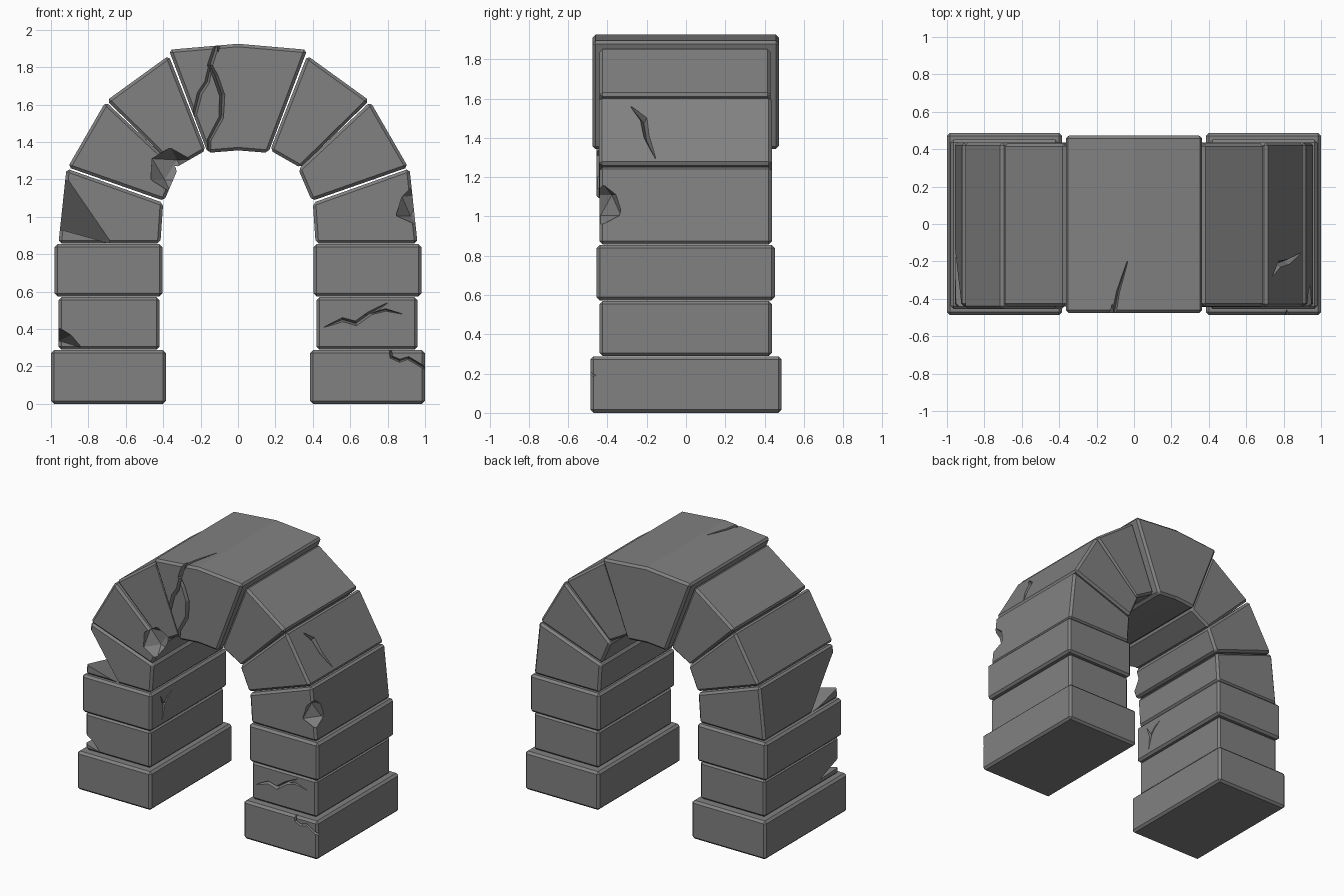
import bpy, bmesh, math, random
from mathutils import Vector

if "Cube" in bpy.data.objects:
    bpy.data.objects.remove(bpy.data.objects["Cube"])

random.seed(4)
stone = bpy.data.materials.new("grey stone")
stone.diffuse_color = (0.22, 0.22, 0.22, 1)
stone.use_nodes = True
stone.node_tree.nodes["Principled BSDF"].inputs["Base Color"].default_value = stone.diffuse_color
blocks = {}


def to_object(name, bm):
    bmesh.ops.recalc_face_normals(bm, faces=bm.faces)
    me = bpy.data.meshes.new(name)
    bm.to_mesh(me)
    bm.free()
    me.materials.append(stone)
    ob = bpy.data.objects.new(name, me)
    bpy.context.collection.objects.link(ob)
    return ob


def block(name, profile, y0, y1, side=1):
    """Front-view outline (x, z) extruded along y with chamfered edges."""
    bm = bmesh.new()
    face = bm.faces.new([bm.verts.new((side * x, y0, z)) for x, z in profile])
    ext = bmesh.ops.extrude_face_region(bm, geom=[face])
    for v in ext["geom"]:
        if isinstance(v, bmesh.types.BMVert):
            v.co.y = y1
    bmesh.ops.recalc_face_normals(bm, faces=bm.faces)
    sharp = [e for e in bm.edges if e.calc_face_angle(0) > math.radians(25)]
    bmesh.ops.bevel(bm, geom=sharp, offset=0.016, segments=1, affect='EDGES')
    blocks[name] = to_object(name, bm)


def cut(name, bm):
    """Subtract a cutter mesh from a block."""
    ob, cutter = blocks[name], to_object("cutter", bm)
    cutter.hide_render = True
    mod = ob.modifiers.new("damage", 'BOOLEAN')
    mod.operation, mod.solver, mod.object = 'DIFFERENCE', 'EXACT', cutter
    bpy.context.view_layer.objects.active = ob
    bpy.ops.object.modifier_apply(modifier=mod.name)
    bpy.data.objects.remove(cutter)


def crack(name, origin, u, v, pts, depth=0.04):
    """V-shaped groove along (u, v, half width) points on a plane."""
    origin, u, v = Vector(origin), Vector(u), Vector(v).normalized()
    n = u.cross(v)
    bm = bmesh.new()
    rings = []
    for i, (a, b, w) in enumerate(pts):
        p, q = pts[max(i - 1, 0)], pts[min(i + 1, len(pts) - 1)]
        t = Vector((p[1] - q[1], q[0] - p[0])).normalized() * w
        deep = depth * (1 if w > 0.004 else 0.2)
        rings.append([bm.verts.new(origin + u * (a + s * t.x) + v * (b + s * t.y) + n * h)
                      for s, h in ((-1.3, 0.012), (1.3, 0.012), (0, -deep))])
    for r, s in zip(rings, rings[1:]):
        for k in range(3):
            m = (k + 1) % 3
            bm.faces.new((r[k], r[m], s[m], s[k]))
    bm.faces.new(rings[0])
    bm.faces.new(rings[-1][::-1])
    bmesh.ops.triangulate(bm, faces=bm.faces)
    cut(name, bm)


def chip(name, pts):
    """Faceted break, shaped as the hull of a few points."""
    bm = bmesh.new()
    for p in pts:
        bm.verts.new(p)
    out = bmesh.ops.convex_hull(bm, input=bm.verts)
    loose = {g for g in out["geom_interior"] if isinstance(g, bmesh.types.BMVert)}
    bmesh.ops.delete(bm, geom=list(loose), context='VERTS')
    cut(name, bm)


def crater(names, centre, radius):
    """Faceted round hole shared by neighbouring blocks."""
    bm = bmesh.new()
    bmesh.ops.create_icosphere(bm, subdivisions=1, radius=radius)
    for vert in bm.verts:
        vert.co = vert.co * random.uniform(0.88, 1.1) + Vector(centre)
    for n in names:
        cut(n, bm.copy())
    bm.free()


def rect(x0, x1, z0, z1):
    return [(x0, z0), (x1, z0), (x1, z1), (x0, z1)]


# pillars and arch stones, one set per side
for side, tag in ((-1, "left"), (1, "right")):
    block(tag + "_base", rect(0.385, 1.0, 0, 0.287), -0.487, 0.487, side)
    block(tag + "_pillar_low", rect(0.42, 0.96, 0.29, 0.57), -0.44, 0.437, side)
    block(tag + "_pillar_high", rect(0.405, 0.98, 0.573, 0.855), -0.455, 0.452, side)
    block(tag + "_arch_low", [(0.415, 0.858), (0.96, 0.858), (0.917, 1.258), (0.40, 1.075)],
          -0.44, 0.437, side)
    block(tag + "_arch_mid", [(0.395, 1.085), (0.91, 1.265), (0.708, 1.615), (0.322, 1.255)],
          -0.455 if side < 0 else -0.443, 0.437, side)
    block(tag + "_arch_high", [(0.335, 1.262), (0.702, 1.622), (0.37, 1.862), (0.172, 1.355)],
          -0.44, 0.43, side)

# keystone with a shallow ridge
block("keystone", [(0.162, 1.342), (0.37, 1.893), (0, 1.925), (-0.37, 1.893),
                   (-0.162, 1.342), (0, 1.355)], -0.477, 0.473)

X, Y, Z = (1, 0, 0), (0, 1, 0), (0, 0, 1)

# keystone cracks: front, side branch, top
crack("keystone", (0, -0.477, 0), X, Z,
      [(-0.11, 1.935, .012), (-0.15, 1.81, .014), (-0.12, 1.75, .014), (-0.085, 1.65, .014),
       (-0.09, 1.53, .012), (-0.155, 1.41, .010), (-0.155, 1.33, .008)], 0.05)
crack("keystone", (0, -0.477, 0), X, Z,
      [(-0.14, 1.84, .008), (-0.165, 1.72, .013), (-0.205, 1.66, .013), (-0.235, 1.54, .012)])
crack("keystone", (0, 0, 1.915), X, Y,
      [(-0.11, -0.5, .012), (-0.085, -0.36, .008), (-0.035, -0.2, .002)], 0.035)

# right-hand cracks
crack("right_pillar_low", (0, -0.44, 0), X, Z,
      [(0.46, 0.41, .002), (0.56, 0.45, .011), (0.63, 0.43, .013), (0.70, 0.48, .012),
       (0.80, 0.54, .002)])
crack("right_pillar_low", (0, -0.44, 0), X, Z,
      [(0.68, 0.475, .006), (0.79, 0.502, .007), (0.88, 0.48, .002)], 0.03)
crack("right_base", (0, -0.487, 0), X, Z,
      [(0.815, 0.30, .009), (0.82, 0.25, .009), (0.865, 0.23, .009), (0.91, 0.245, .009),
       (1.01, 0.185, .009)], 0.03)
crack("right_arch_mid", (0.91, 0, 1.265), Y, (-0.202, 0, 0.35),
      [(-0.28, 0.34, .002), (-0.215, 0.265, .018), (-0.20, 0.16, .014), (-0.155, 0.035, .002)])

# inner crack on the left pillar
crack("left_pillar_high", (-0.405, 0, 0), Y, Z,
      [(-0.34, 0.80, .004), (-0.30, 0.72, .012), (-0.32, 0.62, .003)], 0.025)
crack("left_pillar_high", (-0.405, 0, 0), Y, Z,
      [(-0.30, 0.72, .009), (-0.25, 0.77, .007), (-0.20, 0.80, .002)], 0.02)

# broken corners and craters
chip("left_arch_low", [(-0.915, -0.45, 1.22), (-0.86, -0.455, 1.04), (-0.79, -0.455, 0.97),
                       (-0.66, -0.455, 0.855), (-0.975, -0.08, 0.85), (-0.955, -0.30, 1.08),
                       (-0.89, -0.38, 0.99), (-1.05, -0.6, 1.0)])
chip("left_pillar_low", [(-0.97, -0.45, 0.42), (-0.89, -0.45, 0.37), (-0.83, -0.45, 0.30),
                         (-0.97, -0.2, 0.33), (-0.93, -0.40, 0.35), (-1.02, -0.52, 0.36)])
crater(["left_arch_mid", "left_arch_high"], (-0.36, -0.45, 1.25), 0.13)
crater(["right_arch_low"], (0.955, -0.435, 1.06), 0.115)
